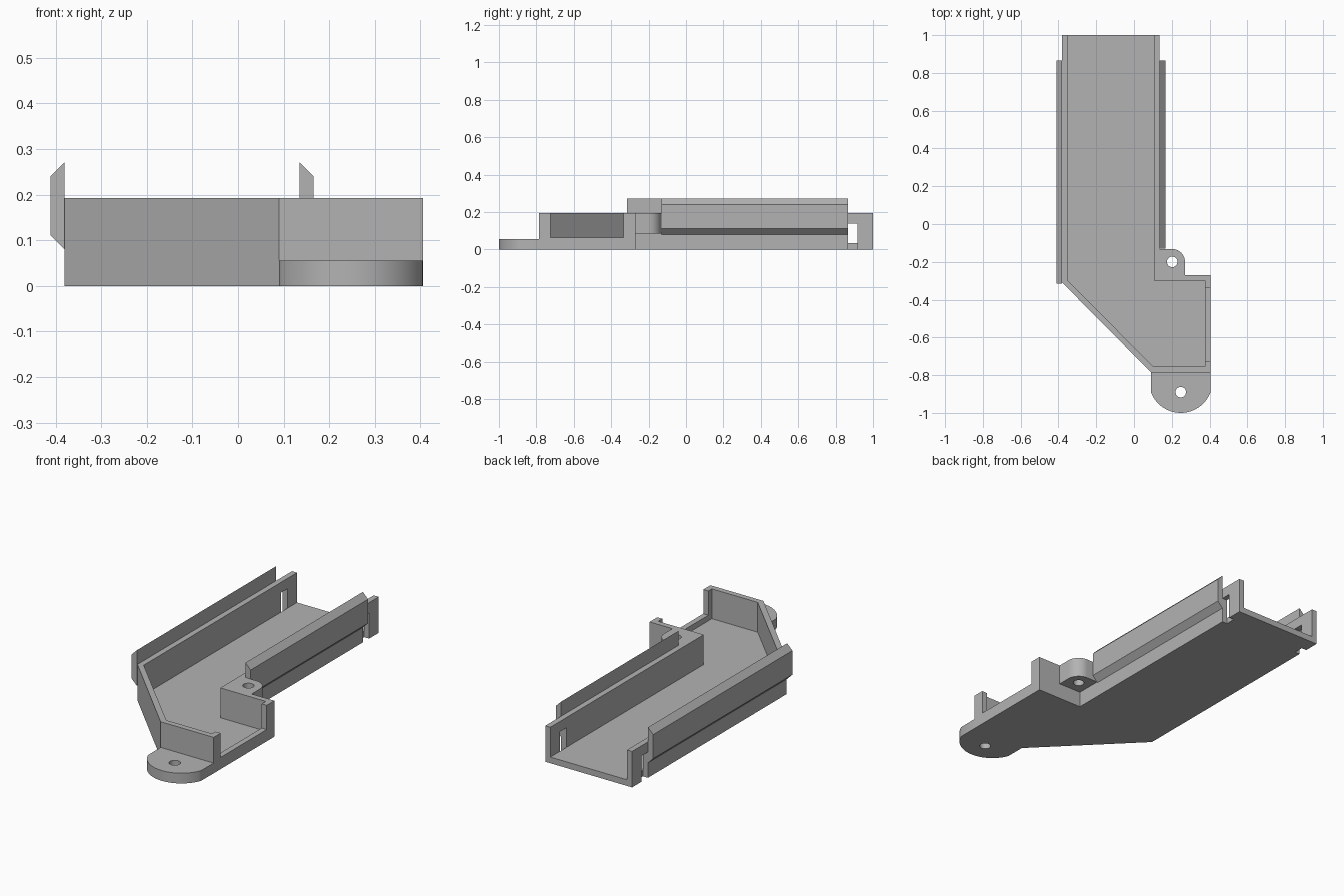
import bpy, bmesh, math

cube = bpy.data.objects.get("Cube")
if cube:
    bpy.data.objects.remove(cube)

grey = bpy.data.materials.new("plain grey")
grey.use_nodes = True
COLOUR = (0.45, 0.45, 0.45, 1)
grey.diffuse_color = COLOUR
grey.node_tree.nodes["Principled BSDF"].inputs["Base Color"].default_value = COLOUR


def prism(name, outline, low, high, axis="z"):
    """Extrude an outline along z, or an (x, z) outline along y."""
    def place(a, b, t):
        return (a, b, t) if axis == "z" else (a, t, b)
    bm = bmesh.new()
    base = bm.faces.new([bm.verts.new(place(a, b, low)) for a, b in outline])
    ext = bmesh.ops.extrude_face_region(bm, geom=[base], use_keep_orig=True)
    top = [v for v in ext["geom"] if isinstance(v, bmesh.types.BMVert)]
    shift = place(0, 0, high - low)
    bmesh.ops.translate(bm, verts=top, vec=shift)
    bmesh.ops.recalc_face_normals(bm, faces=bm.faces)
    mesh = bpy.data.meshes.new(name)
    bm.to_mesh(mesh)
    bm.free()
    mesh.materials.append(grey)
    obj = bpy.data.objects.new(name, mesh)
    bpy.context.collection.objects.link(obj)
    return obj


def rect(x0, x1, y0, y1):
    return [(x0, y0), (x1, y0), (x1, y1), (x0, y1)]


def arc(cx, cy, r, start, end, steps=24):
    angles = [math.radians(start + (end - start) * i / steps) for i in range(steps + 1)]
    return [(cx + r * math.cos(a), cy + r * math.sin(a)) for a in angles]


def cut(obj, outline, low, high):
    """Subtract a prism from the part and bake the result."""
    cutter = prism("cutter", outline, low, high)
    cutter.hide_render = True
    mod = obj.modifiers.new("cut", "BOOLEAN")
    mod.operation, mod.solver, mod.object = "DIFFERENCE", "EXACT", cutter
    bpy.context.view_layer.update()
    graph = bpy.context.evaluated_depsgraph_get()
    baked = bpy.data.meshes.new_from_object(obj.evaluated_get(graph))
    obj.modifiers.clear()
    obj.data = baked
    bpy.data.objects.remove(cutter)


def smooth(obj):
    bpy.ops.object.select_all(action="DESELECT")
    obj.select_set(True)
    bpy.context.view_layer.objects.active = obj
    bpy.ops.object.shade_smooth_by_angle(angle=math.radians(30))


WALL_TOP, FLOOR_TOP = 0.193, 0.033
LEFT, RIGHT, FAR, WALL = -0.38, 0.135, 0.405, 0.03

# Tray: solid outline, hollowed and left open at the back
tray = prism("tray", [(LEFT, 1), (LEFT, -0.31), (0.09, -0.785), (FAR, -0.785),
                      (FAR, -0.27), (RIGHT, -0.27), (RIGHT, 1)], 0, WALL_TOP)
cut(tray, [(-0.35, 1.1), (-0.35, -0.3), (0.103, -0.755), (0.375, -0.755),
           (0.375, -0.3), (0.105, -0.3), (0.105, 1.1)], FLOOR_TOP, 0.4)

# Side opening above a low sill
cut(tray, rect(0.36, 0.5, -0.725, -0.335), 0.063, 0.4)

# Clip slots near the back end of both long walls
for x0, x1 in ((LEFT - 0.1, LEFT + WALL), (RIGHT - WALL, RIGHT + 0.1)):
    cut(tray, rect(x0, x1, 0.865, 0.918), -0.1, 0.138)

# Bevelled rails outside both long walls
for name, x, side, front in (("left_rail", RIGHT, 1, -0.13), ("right_rail", LEFT, -1, -0.315)):
    prism(name, [(x, 0.08), (x + side * 0.031, 0.111),
                 (x + side * 0.031, 0.24), (x, 0.271)], front, 0.865, "y")

# Front mounting tab with a rounded end and screw hole
reach = math.degrees(math.asin(0.06 / 0.168))
tab = prism("mounting_tab", [(0.405, -0.785)]
            + arc(0.2475, -0.832, 0.168, -reach, -180 + reach, 32)
            + [(0.09, -0.785)], 0, 0.055)
cut(tab, arc(0.2475, -0.89, 0.028, 0, 345, 23), -0.1, 0.3)
smooth(tab)

# Raised screw boss in the corner behind the wide section
boss = prism("screw_boss", [(RIGHT, -0.27), (0.27, -0.27)]
             + arc(0.202, -0.2, 0.068, 0, 90, 16) + [(RIGHT, -0.132)], 0.085, WALL_TOP)
cut(boss, arc(0.202, -0.2, 0.028, 0, 345, 23), 0, 0.3)
smooth(boss)
